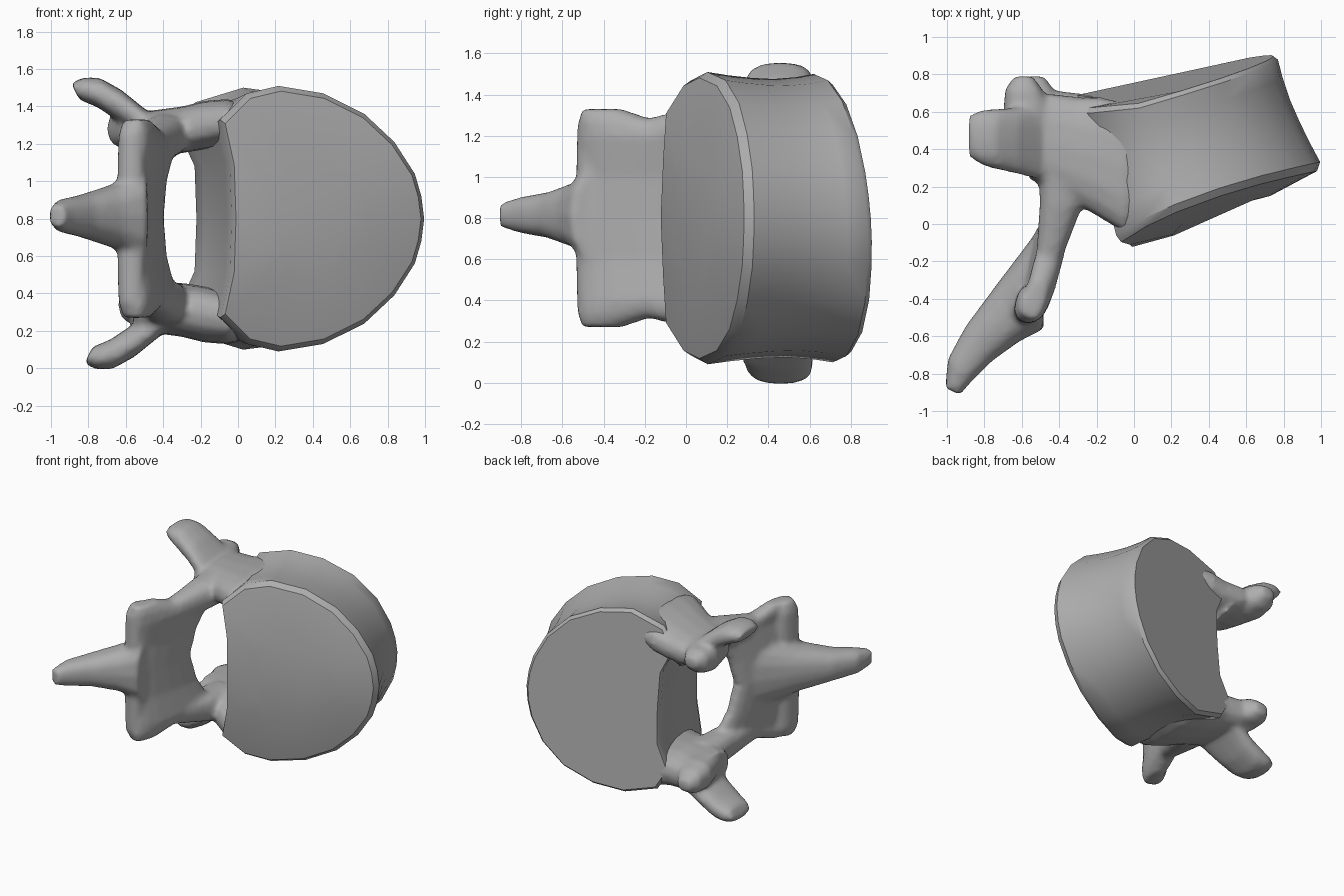
import bpy, bmesh, math
from mathutils import Vector

cube = bpy.data.objects.get("Cube")
if cube:
    bpy.data.objects.remove(cube, do_unlink=True)

MID = 0.8  # height of the mirror plane

bone = bpy.data.materials.new("bone_grey")
bone.use_nodes = True
bone.diffuse_color = (0.42, 0.42, 0.42, 1)
bone.node_tree.nodes["Principled BSDF"].inputs["Base Color"].default_value = (0.42, 0.42, 0.42, 1)


def skin(bm, rings):
    """Bridge a list of point rings and cap both ends."""
    rows = [[bm.verts.new(p) for p in ring] for ring in rings]
    n = len(rows[0])
    for a, b in zip(rows, rows[1:]):
        for i in range(n):
            j = (i + 1) % n
            bm.faces.new((a[i], a[j], b[j], b[i]))
    bm.faces.new(rows[0])
    bm.faces.new(rows[-1])


def oval(center, u, v, n=16):
    """Slightly squared ellipse spanned by two half-axes."""
    def soft(k):
        return math.copysign(abs(k) ** 0.8, k)
    c, u, v = Vector(center), Vector(u), Vector(v)
    angles = [2 * math.pi * i / n for i in range(n)]
    return [c + u * soft(math.cos(a)) + v * soft(math.sin(a)) for a in angles]


def finish(name, bm):
    bmesh.ops.recalc_face_normals(bm, faces=bm.faces)
    mesh = bpy.data.meshes.new(name)
    bm.to_mesh(mesh)
    bm.free()
    mesh.materials.append(bone)
    obj = bpy.data.objects.new(name, mesh)
    bpy.context.collection.objects.link(obj)
    return obj


# Drum-shaped body: a waisted loft between two tilted, flat-sided outlines
def outline(half, plane):
    full = half + [(x, 2 * MID - z) for x, z in half[-2:0:-1]]
    return [Vector((x, plane(x, z), z)) for x, z in full]


front = outline([(-0.03, 0.8), (-0.04, 1.1), (-0.09, 1.33), (0.05, 1.47), (0.22, 1.51),
                 (0.46, 1.47), (0.68, 1.36), (0.84, 1.21), (0.95, 1.04), (0.985, 0.92),
                 (1.0, 0.8)],
                lambda x, z: -0.09 + 0.41 * x + 0.09 * ((z - MID) / 0.7) ** 2)
back = outline([(-0.23, 0.8), (-0.24, 1.08), (-0.33, 1.27), (-0.24, 1.42), (0.02, 1.5),
                (0.25, 1.47), (0.47, 1.37), (0.63, 1.21), (0.72, 1.03), (0.75, 0.91),
                (0.76, 0.8)],
               lambda x, z: 0.685 + 0.285 * max(x, 0) + 0.1 * min(x, 0) + 0.07 * (MID - z))
rings = []
for t, size, dy in ((0, 0.5, -0.08), (0, 0.96, -0.03), (0.02, 1, 0), (0.2, 0.98, 0),
                    (0.4, 0.965, 0), (0.6, 0.96, 0), (0.8, 0.975, 0), (0.96, 1, 0),
                    (1, 0.97, 0)):
    ring = [a.lerp(b, t) for a, b in zip(front, back)]
    mid = sum(ring, Vector()) / len(ring)
    rings.append([mid + (p - mid) * size + Vector((0, dy, 0)) for p in ring])
bm = bmesh.new()
skin(bm, rings)
body = finish("vertebral_body", bm)
bpy.ops.object.select_all(action='DESELECT')
body.select_set(True)
bpy.context.view_layer.objects.active = body
bpy.ops.object.shade_smooth_by_angle(angle=math.radians(40))

# Rear arch: overlapping lofts fused into one skin
bm = bmesh.new()

# Lamina plate, lofted upwards: height offset, centre, half length, half thickness
along, across = Vector((0.24, 0.97, 0)), Vector((0.97, -0.24, 0))
levels = [(0, -0.51, -0.25, 0.28, 0.085), (0.2, -0.49, -0.22, 0.3, 0.075),
          (0.4, -0.45, -0.17, 0.36, 0.075), (0.47, -0.5, -0.33, 0.2, 0.07),
          (0.53, -0.53, -0.41, 0.1, 0.05)]
both = [(-h, *rest) for h, *rest in levels[:0:-1]] + levels
skin(bm, [oval((x, y, MID + h), along * length, across * thick)
          for h, x, y, length, thick in both])

# Thick lower-joint bar along the free edge of the lamina
skin(bm, [oval((-0.56, -0.43, MID + h), along * length, across * thick)
          for h, length, thick in ((-0.53, 0.06, 0.05), (-0.45, 0.1, 0.075), (0, 0.11, 0.085),
                                   (0.45, 0.1, 0.075), (0.53, 0.06, 0.05))])

# Spinous process
skin(bm, [oval((x, y, MID + 0.015), (ux, uy, 0), (0, 0, hz)) for x, y, ux, uy, hz in (
    (-0.5, -0.3, -0.02, 0.26, 0.27), (-0.67, -0.47, -0.055, 0.16, 0.17),
    (-0.83, -0.64, -0.07, 0.095, 0.115), (-0.935, -0.785, -0.06, 0.065, 0.09),
    (-0.97, -0.895, -0.04, 0.02, 0.06))])

for s in (1, -1):
    def at(x, y, h):
        return (x, y, MID + s * h)

    # Pedicle flaring into the body, flush with its back; the lower one is stouter
    grow = 0 if s > 0 else 0.02
    skin(bm, [oval(at(x, y + grow, h + grow * 0.6), (0, hy, 0), (0, 0, hz + grow))
              for x, y, h, hy, hz in (
        (0.15, 0.33, 0.5, 0.2, 0.08), (-0.05, 0.3, 0.52, 0.35, 0.12),
        (-0.18, 0.355, 0.5, 0.325, 0.13), (-0.3, 0.39, 0.475, 0.29, 0.125),
        (-0.45, 0.44, 0.47, 0.26, 0.11), (-0.56, 0.44, 0.46, 0.2, 0.1))])
    # Strut from pedicle to lamina
    skin(bm, [oval(at(x, y, h), (hx, 0, 0), (0, 0, hz)) for x, y, h, hx, hz in (
        (-0.38, 0.35, 0.46, 0.13, 0.12), (-0.39, 0.1, 0.44, 0.115, 0.11),
        (-0.44, -0.12, 0.41, 0.08, 0.09), (-0.47, -0.25, 0.4, 0.06, 0.07))])
    # Transverse process, the lower one a little shorter and deeper
    dx, dh = (0, 0) if s > 0 else (0.07, 0.05)
    skin(bm, [oval(at(x + dx, y, h + dh), (0, hy, 0), (w * 0.5, 0, -s * w))
              for x, y, h, hy, w in (
        (-0.4, 0.43, 0.43, 0.23, 0.13), (-0.55, 0.44, 0.54, 0.19, 0.15),
        (-0.68, 0.45, 0.63, 0.17, 0.125), (-0.79, 0.46, 0.675, 0.155, 0.08),
        (-0.87, 0.47, 0.68, 0.12, 0.045))])
    # Articular process reaching backwards
    dx, dh = (0, 0) if s > 0 else (0.06, -0.02)
    skin(bm, [oval(at(x + dx, y, h + dh), (hx, 0, 0), (0, 0, hz)) for x, y, h, hx, hz in (
        (-0.5, 0.35, 0.47, 0.13, 0.1), (-0.57, 0.6, 0.48, 0.13, 0.11),
        (-0.59, 0.72, 0.49, 0.1, 0.09), (-0.59, 0.79, 0.5, 0.05, 0.04))])

arch = finish("rear_arch", bm)
remesh = arch.modifiers.new("Fuse", 'REMESH')
remesh.mode = 'VOXEL'
remesh.voxel_size = 0.02
remesh.use_smooth_shade = True
smooth = arch.modifiers.new("Soften", 'SMOOTH')
smooth.factor = 0.5
smooth.iterations = 5
